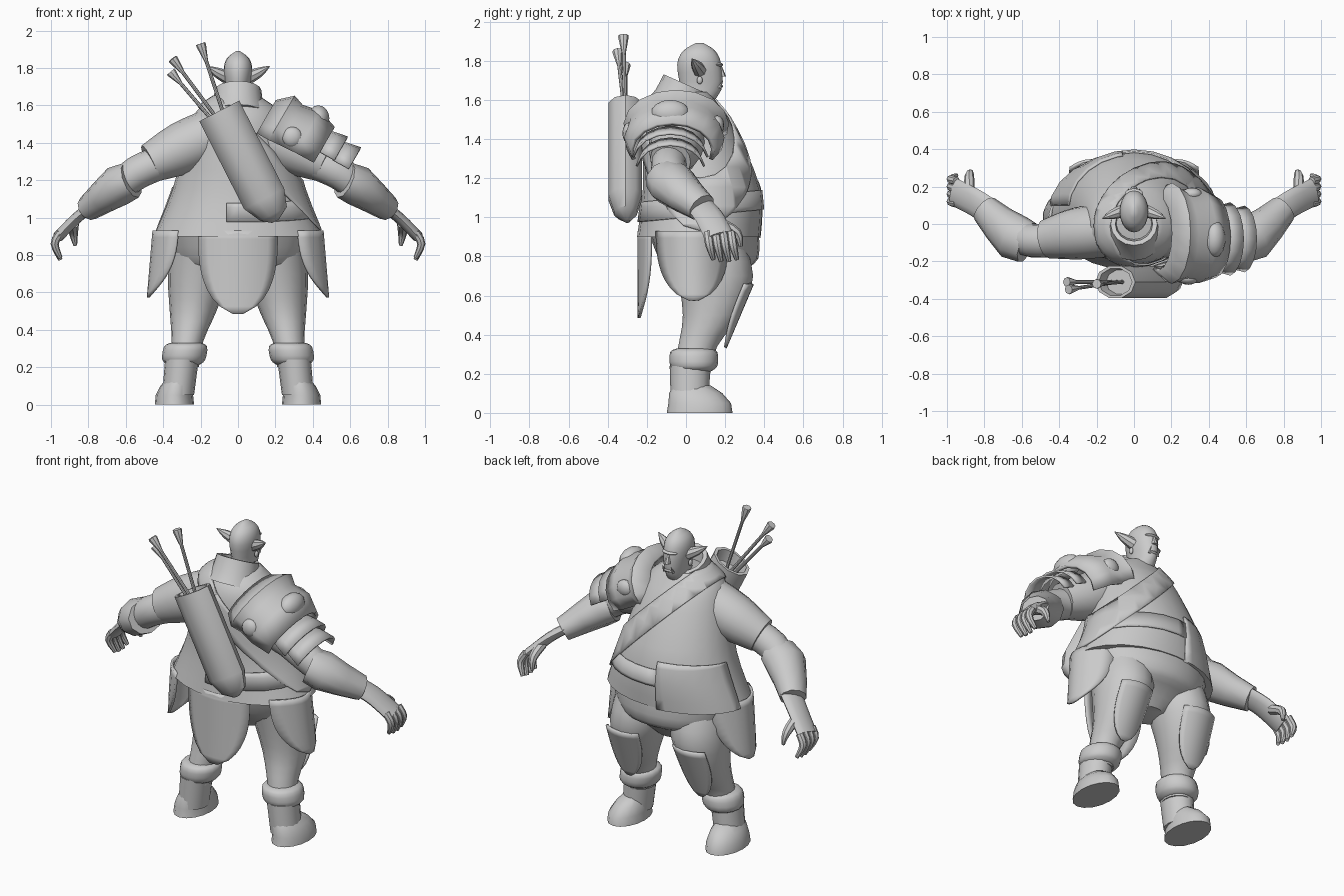
import bpy, bmesh
from math import sin, cos, pi, radians
from mathutils import Vector

if "Cube" in bpy.data.objects:
    bpy.data.objects.remove(bpy.data.objects["Cube"], do_unlink=True)

GREY = (.6, .6, .6, 1)
clay = bpy.data.materials.new("clay_grey")
clay.use_nodes = True
clay.diffuse_color = GREY
clay.node_tree.nodes["Principled BSDF"].inputs["Base Color"].default_value = GREY
UP = Vector((0, 0, 1))
ARM = Vector((.86, 0, -.5))


def finish(name, bm, thick=0, angle=40):
    """Turn a bmesh into a shaded object, optionally given thickness."""
    bmesh.ops.recalc_face_normals(bm, faces=bm.faces)
    mesh = bpy.data.meshes.new(name)
    bm.to_mesh(mesh)
    bm.free()
    ob = bpy.data.objects.new(name, mesh)
    bpy.context.collection.objects.link(ob)
    mesh.materials.append(clay)
    if thick:
        mod = ob.modifiers.new("thickness", "SOLIDIFY")
        mod.thickness = thick
        mod.offset = 0
    bpy.ops.object.select_all(action="DESELECT")
    ob.select_set(True)
    bpy.context.view_layer.objects.active = ob
    bpy.ops.object.shade_smooth_by_angle(angle=radians(angle))
    return ob


def spline(rows, steps):
    """Fill in smooth rows between the given control rows."""
    last = len(rows) - 1
    out = []
    for i in range(last):
        around = rows[max(i - 1, 0)], rows[i], rows[i + 1], rows[min(i + 2, last)]
        for k in range(steps):
            t = k / steps
            out.append([b + (c - a) * t / 2 + (a - 2.5 * b + 2 * c - d / 2) * t ** 2
                        + (1.5 * (b - c) + (d - a) / 2) * t ** 3
                        for a, b, c, d in zip(*around)])
    return out + [rows[-1]]


def skin(bm, rows, closed):
    count = len(rows[0])
    for a, b in zip(rows, rows[1:]):
        for k in range(count if closed else count - 1):
            j = (k + 1) % count
            bm.faces.new((a[k], a[j], b[j], b[k]))


def tube(name, rings, flat=1, axis=None, n=16, arc=0, thick=0, side=1, steps=3):
    """Skin rings (x, y, z, radius); flat widens them along y, arc leaves an open shell."""
    bm = bmesh.new()
    rings = spline(rings, steps)
    centres = [Vector((x * side, y, z)) for x, y, z, r in rings]
    start, sweep = (pi - arc, 2 * arc / (n - 1)) if arc else (0, 2 * pi / n)
    rows = []
    for i, centre in enumerate(centres):
        t = axis or (centres[min(i + 1, len(centres) - 1)] - centres[max(i - 1, 0)]).normalized()
        v = Vector((0, 1, 0))
        v = (v - t * v.dot(t)).normalized()
        u = v.cross(t)
        radius = rings[i][-1]
        rows.append([bm.verts.new(centre + radius * (u * cos(a) + v * flat * sin(a)))
                     for a in (start + sweep * k for k in range(n))])
    skin(bm, rows, not arc)
    if not arc:
        bm.faces.new(rows[0])
        bm.faces.new(rows[-1])
    return finish(name, bm, thick)


def stack(name, levels, n=24):
    """Upright body from levels (z, half width, back y, front y)."""
    bm = bmesh.new()
    rows = []
    for z, wide, back, front in spline(levels, 3):
        angles = [2 * pi * k / n for k in range(n)]
        rows.append([bm.verts.new((wide * cos(a), (front + back + (front - back) * sin(a)) / 2, z))
                     for a in angles])
    skin(bm, rows, True)
    bm.faces.new(rows[0])
    bm.faces.new(rows[-1])
    return finish(name, bm)


def tongue(name, top, bottom, half, out, bulge):
    """Hanging flap with a rounded end, curved round the body."""
    bm = bmesh.new()
    top, bottom, out = Vector(top), Vector(bottom), Vector(out)
    across = out.cross(UP)
    rows = []
    for i in range(11):
        t = min(i / 10, .99)
        taper = (1 - t ** 3) ** .6
        spread = [taper * (k / 4 - 1) for k in range(9)]
        rows.append([bm.verts.new(top.lerp(bottom, t) + across * half * s - out * bulge * s * s)
                     for s in spread])
    skin(bm, rows, False)
    return finish(name, bm, thick=.015)


def blob(name, place, size):
    bm = bmesh.new()
    bmesh.ops.create_uvsphere(bm, u_segments=14, v_segments=8, radius=1)
    for vert in bm.verts:
        vert.co = Vector(place) + vert.co * Vector(size)
    return finish(name, bm)


def wrap(name, source, offset, planes):
    """Raised copy of a surface, kept on the inner side of each plane."""
    bm = bmesh.new()
    bm.from_mesh(source.data)
    bm.normal_update()
    moves = [(vert, vert.normal * offset) for vert in bm.verts]
    for vert, move in moves:
        vert.co += move
    for point, normal in planes:
        bmesh.ops.bisect_plane(bm, geom=bm.verts[:] + bm.edges[:] + bm.faces[:],
                               plane_co=point, plane_no=normal, clear_outer=True)
    return finish(name, bm, thick=.01)


# Torso, pelvis and the bands wrapped round them
torso = stack("tunic", [(.9, .45, -.25, .38), (1.15, .35, -.22, .38), (1.45, .27, -.22, .25),
                        (1.57, .22, -.19, .17), (1.64, .13, -.13, .12)])
stack("trouser_seat", [(.95, .4, -.2, .37), (.79, .35, -.14, .37), (.72, .28, -.08, .28),
                       (.64, .12, 0, .2)])
tilt = Vector((.7, 0, .7))
middle = Vector((.1, 0, 1.36))
slope = Vector((0, -.1, 1))
edge = Vector((-.06, 0, 0))
right = Vector((1, 0, 0))
wrap("chest_strap", torso, .008, [(middle + tilt * .06, tilt), (middle - tilt * .06, -tilt)])
wrap("waist_sash", torso, .004, [(UP * 1.1, slope), (UP, -slope), (edge, -right)])
wrap("tunic_front_panel", torso, .004, [(edge, right), ((0, .1, 0), (0, -1, 0)), (UP * 1.15, slope)])

# Head, face and collar
stack("head", [(1.55, .07, -.05, .1), (1.65, .06, -.03, .18), (1.78, .077, -.045, .18),
               (1.85, .06, -.015, .15), (1.89, .01, .05, .09)], n=20)
tube("nose", [(0, .17, 1.78, .01), (0, .185, 1.72, .02)], axis=UP, n=8)
blob("brow", (0, .16, 1.78), (.05, .03, .012))
blob("lower_lip", (0, .17, 1.67), (.03, .02, .01))
tube("collar", [(0, -.05, 1.54, .16), (0, -.03, 1.6, .135), (0, 0, 1.68, .125), (0, 0, 1.68, .1),
                (0, 0, 1.6, .09)], axis=Vector((0, .4, .9)).normalized(), steps=1)

# Paired limbs and clothing
for side, hand in ((1, "left_"), (-1, "right_")):
    tube(hand + "ear", [(.06, .07, 1.75, .035), (.12, .05, 1.78, .025), (.17, .03, 1.81, .002)],
         n=8, side=side)
    tube(hand + "tusk", [(.03, .17, 1.66, .01), (.03, .19, 1.7, .001)], n=6, side=side)
    blob(hand + "earring", (.08 * side, .07, 1.7), (.01, .015, .02))
    tube(hand + "sleeve", [(.1, -.03, 1.46, .14), (.3, -.05, 1.37, .14), (.47, -.08, 1.29, .105)],
         side=side)
    tube(hand + "upper_arm", [(.4, -.08, 1.3, .09), (.54, -.09, 1.24, .09), (.65, -.06, 1.15, .08)],
         side=side)
    tube(hand + "gauntlet", [(.57, -.1, 1.2, .1), (.64, -.07, 1.17, .11), (.72, 0, 1.11, .09),
                             (.8, .08, 1.05, .07)], flat=1.15, n=10, side=side, steps=1)

    # Hand: palm, four curled fingers and a thumb
    tube(hand + "palm", [(.78, .07, 1.06, .03), (.86, .12, 1, .03), (.96, .17, .9, .03)],
         flat=2.5, n=12, side=side)
    for finger in range(4):
        y = .11 + .04 * finger
        drop = .15 - .01 * abs(finger - 1.5)
        tube(f"{hand}finger_{finger + 1}", [(.95, y, .92, .022), (.98, y + .01, .86, .022),
                                            (.95, y + .03, .92 - drop, .012)], n=8, side=side)
    tube(hand + "thumb", [(.88, .17, .97, .03), (.88, .26, .92, .025), (.87, .28, .85, .01)],
         n=8, side=side)

    # Leg, knee plate, fur cuff and boot
    tube(hand + "leg", [(.19, .1, .9, .16), (.21, .15, .7, .165), (.24, .13, .5, .125),
                        (.27, .06, .34, .085), (.29, .03, .2, .08)], flat=1.17, axis=UP, side=side)
    tongue(hand + "knee_plate", (.23 * side, .34, .66), (.25 * side, .2, .33), .11, (0, 1, 0), .04)
    tube(hand + "fur_cuff", [(.28, .04, .33, .08), (.28, .04, .31, .115), (.29, .04, .24, .115),
                             (.29, .04, .21, .08)], flat=1.05, axis=UP, side=side)
    tube(hand + "boot_shaft", [(.3, .02, .24, .09), (.32, .02, .05, .085)], flat=1.15, axis=UP,
         side=side)
    tube(hand + "boot_foot", [(.32, .03, .14, .06), (.33, .05, .1, .085), (.34, .07, .05, .1),
                              (.34, .07, 0, .105)], flat=1.6, axis=UP, side=side, steps=1)
    tongue(hand + "side_flap", (.45 * side, .03, .93), (.48 * side, .04, .57), .18, (side, 0, 0), .13)

tongue("back_flap", (0, -.24, .93), (0, -.24, .48), .21, (0, -1, 0), .06)

# Layered shoulder armour with a flared neck edge and round bosses
tube("shoulder_plate", [(.13, -.05, 1.49, .15), (.2, -.05, 1.47, .2), (.25, -.06, 1.44, .18),
                        (.34, -.06, 1.4, .19), (.43, -.07, 1.34, .16)],
     flat=1.3, axis=ARM, n=11, arc=1.9, thick=.02, steps=1)
for lame in range(2):
    centre = Vector((.42, -.08, 1.34)) + ARM * .09 * lame
    wide = .14 - .015 * lame
    tube(f"shoulder_lame_{lame + 1}", [(*centre, wide), (*(centre + ARM * .1), wide + .02)],
         flat=1.2, axis=ARM, n=9, arc=1.45, thick=.012, steps=1)
blob("outer_boss", (.43, -.08, 1.53), (.06, .1, .07))
blob("back_boss", (.29, -.29, 1.43), (.055, .035, .055))
blob("front_boss", (.31, .16, 1.47), (.055, .035, .05))

# Quiver with a hollow mouth, and its arrows
tube("quiver", [(-.07, -.31, 1.5, .09), (-.1, -.31, 1.57, .1), (-.1, -.31, 1.57, .12),
                (.14, -.31, 1.1, .12), (.19, -.31, 1.02, .08), (.2, -.3, .98, .02)],
     flat=.75, axis=Vector((.46, 0, -.89)), n=10, steps=1)
for arrow, tip in enumerate([(-.2, -.32, 1.93), (-.35, -.35, 1.85), (-.36, -.31, 1.78)]):
    base = Vector((-.06 - .03 * arrow, -.31, 1.5))
    shaft = [(*base.lerp(Vector(tip), along), radius)
             for along, radius in ((0, .01), (.78, .01), (.98, .027), (1, .025))]
    tube(f"arrow_{arrow + 1}", shaft, n=8, steps=1)
